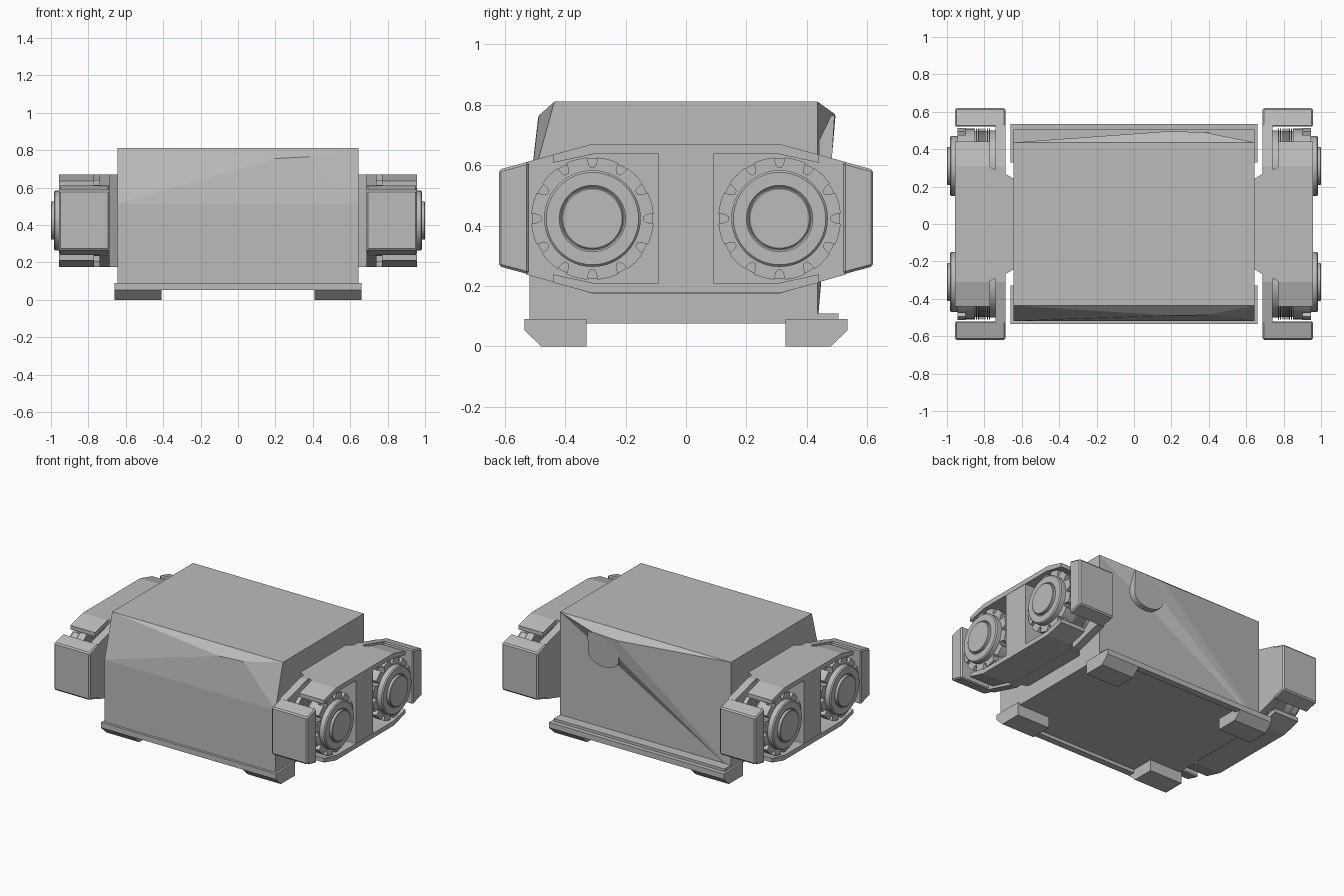
import bpy, bmesh, math
from mathutils import Vector

old = bpy.data.objects.get("Cube")
if old:
    bpy.data.objects.remove(old, do_unlink=True)

grey = bpy.data.materials.new("plain_grey")
grey.use_nodes = True
grey.diffuse_color = (0.5, 0.5, 0.5, 1)
grey.node_tree.nodes["Principled BSDF"].inputs["Base Color"].default_value = (0.5, 0.5, 0.5, 1)


def finish(name, bm, smooth=False):
    bmesh.ops.recalc_face_normals(bm, faces=bm.faces)
    mesh = bpy.data.meshes.new(name)
    bm.to_mesh(mesh)
    bm.free()
    mesh.materials.append(grey)
    ob = bpy.data.objects.new(name, mesh)
    bpy.context.collection.objects.link(ob)
    if smooth:
        bpy.ops.object.select_all(action='DESELECT')
        ob.select_set(True)
        bpy.context.view_layer.objects.active = ob
        bpy.ops.object.shade_smooth_by_angle(angle=math.radians(30))
    return ob


def prism(name, pts, lo, hi, axis="x", flip=False):
    """Extrude a 2D outline along one axis; flip mirrors it across x."""
    place = {"x": lambda a, b, c: (c, a, b),
             "y": lambda a, b, c: (a, c, b),
             "z": lambda a, b, c: (a, b, c)}[axis]
    bm = bmesh.new()
    rings = []
    for c in (lo, hi):
        ring = [Vector(place(a, b, c)) for a, b in pts]
        for v in ring:
            v.x *= -1 if flip else 1
        rings.append([bm.verts.new(v) for v in ring])
    bm.faces.new(rings[0])
    bm.faces.new(rings[1])
    n = len(pts)
    for i in range(n):
        j = (i + 1) % n
        bm.faces.new((rings[0][i], rings[0][j], rings[1][j], rings[1][i]))
    return finish(name, bm)


def rect(a0, a1, b0, b1):
    return [(a0, b0), (a1, b0), (a1, b1), (a0, b1)]


def lathe(name, profile, y, z, side, steps=48):
    """Revolve (x, radius) points about an axis parallel to x."""
    bm = bmesh.new()
    rings = []
    for x, r in profile:
        rings.append([bm.verts.new((side * x, y + r * math.cos(math.tau * k / steps),
                                    z + r * math.sin(math.tau * k / steps)))
                      for k in range(steps)])
    for a, b in zip(rings, rings[1:]):
        for k in range(steps):
            m = (k + 1) % steps
            bm.faces.new((a[k], a[m], b[m], b[k]))
    bm.faces.new(rings[0])
    bm.faces.new(rings[-1])
    return finish(name, bm, True)


# Faceted main hull
W, TOP, LOW = 0.645, 0.81, 0.076
corners = {
    "f1": (-W, -.518, LOW), "f2": (W, -.518, LOW),
    "g1": (-W, -.518, .515), "g2": (W, -.518, .515),
    "p": (.2, -.49, .755), "q": (.385, -.487, .765),
    "t1": (-W, -.436, TOP), "t2": (W, -.436, TOP),
    "a": (W, .436, TOP), "d": (-W, .436, TOP),
    "b": (W, .436, LOW), "c": (-W, .436, LOW),
    "r": (.17, .495, .762), "s": (.37, .492, .77)}
panels = ["f1 f2 g2 g1", "g1 g2 q p", "g1 p t1", "g2 t2 q", "t1 p q t2",
          "t1 t2 a d", "b c a", "a c s", "c r s", "c d r", "d a s r",
          "t2 a b f2 g2", "t1 d c f1 g1", "f1 f2 b c"]
bm = bmesh.new()
vert = {k: bm.verts.new(v) for k, v in corners.items()}
for panel in panels:
    bm.faces.new([vert[k] for k in panel.split()])
finish("hull", bm)

# Rounded hatch on the back
arc = [(.285 + .115 * math.cos(t), .62 + .075 * math.sin(t))
       for t in (math.pi + math.pi * k / 12 for k in range(13))]
hatch = prism("back_hatch", arc + [(.4, .765), (.17, .765)], .44, .492, "y")
for v in hatch.data.vertices:
    if v.co.y > .46:
        v.co.y -= (.765 - v.co.z) * .06

# Base plate, rims and corner feet
prism("base_plate", rect(-W, W, -.518, .505), LOW, .108, "z")
for s, where in ((-1, "front"), (1, "back")):
    prism(where + "_rim", rect(-.66, .66, s * .49, s * .535), .053, .09, "z")
    foot = [(s * y, z) for y, z in ((.33, 0), (.48, 0), (.535, .053), (.535, .09), (.33, .09))]
    prism(where + "_left_foot", foot, .41, .66)
    prism(where + "_right_foot", foot, -.66, -.41)

# Side engine pods
MID = .423
for side, label in ((1, "left"), (-1, "right")):
    flip = side < 0
    outline = [(-.53, .238), (-.31, .175), (.31, .175), (.53, .238),
               (.53, .61), (.31, .67), (-.31, .67), (-.53, .61)]
    prism(label + "_pod_back_plate", outline, .687, .74, flip=flip)
    prism(label + "_pod_mount", [(.64, -.24), (.69, -.27), (.69, .27), (.64, .24)],
          .175, .67, "z", flip)
    prism(label + "_pod_divider", rect(-.093, .093, .18, .665), .68, .955, flip=flip)
    # Armour above and below the turbines
    for up, level in ((1, "upper"), (-1, "lower")):
        span = [(.64, -.24), (.77, -.305), (.957, -.31),
                (.957, .31), (.77, .305), (.64, .24)]
        z0, z1 = sorted((MID + up * .215, MID + up * .247))
        prism(f"{label}_{level}_armour", span, z0, z1, "z", flip)
        for s, where in ((-1, "front"), (1, "back")):
            flap = [(s * y, MID + up * h) for y, h in
                    ((.30, .247), (.31, .247), (.44, .212), (.44, .185), (.30, .215))]
            prism(f"{label}_{level}_{where}_flap", flap, .77, .957, flip=flip)
    for s, where in ((-1, "front"), (1, "back")):
        name = f"{label}_{where}_"
        # Outer end block
        block = [(s * .52, .238), (s * .62, .265), (s * .62, .585), (s * .52, .612)]
        cap = prism(name + "end_block", block, .687, .957, flip=flip)
        bevel = cap.modifiers.new("edge", 'BEVEL')
        bevel.width, bevel.segments = .008, 1
        # Ribbed turbine housing
        ribs = [(.77 + .01 * k + e, r) for k in range(8)
                for e, r in ((0, .2), (.005, .2), (.005, .188), (.01, .188))]
        y = s * .31
        lathe(name + "turbine_housing", [(.72, .19), (.77, .19)] + ribs
              + [(.85, .2), (.9, .2), (.9, .16), (.978, .16), (.985, .153), (.985, .11),
                 (.98, .105), (.98, .102), (.997, .102), (1.0, .098)], y, MID, side)
        # Front ring with twelve notches
        teeth = []
        for k in range(12):
            for deg, r in ((-5, .203), (-4, .18), (-2, .17), (2, .17), (4, .18),
                           (5, .203), (10, .203), (15, .203), (20, .203)):
                t = math.radians(k * 30 + deg)
                teeth.append((y + r * math.cos(t), MID + r * math.sin(t)))
        prism(name + "notched_ring", teeth, .9, .945, flip=flip)
